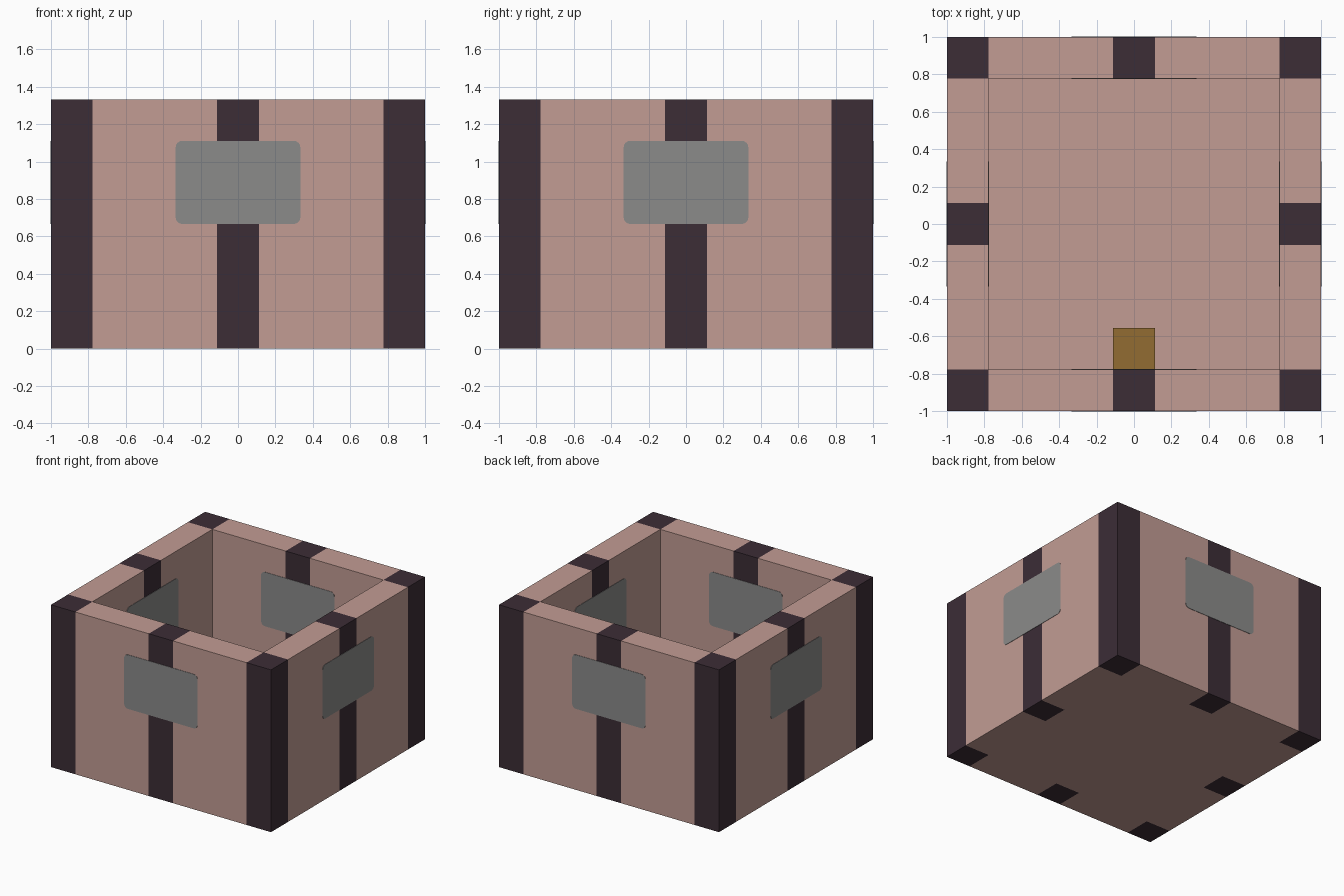
import bpy, bmesh
from math import pi
from mathutils import Matrix, Vector

cube = bpy.data.objects.get("Cube")
if cube:
    bpy.data.objects.remove(cube, do_unlink=True)

U = 2 / 9          # wall thickness and post width
H = 6 * U          # overall height
INNER = 1 - U      # inner wall face


def material(name, rgb):
    lin = [((c / 255 + 0.055) / 1.055) ** 2.4 for c in rgb]
    m = bpy.data.materials.new(name)
    m.use_nodes = True
    m.diffuse_color = (*lin, 1)
    m.node_tree.nodes["Principled BSDF"].inputs["Base Color"].default_value = (*lin, 1)
    return m


pink = material("dusty pink", (194, 156, 148))
dark = material("dark plum", (60, 45, 54))
grey = material("window grey", (139, 139, 138))
gold = material("ochre", (146, 108, 50))


def finish(name, bm, *mats):
    me = bpy.data.meshes.new(name)
    bm.to_mesh(me)
    bm.free()
    for m in mats:
        me.materials.append(m)
    ob = bpy.data.objects.new(name, me)
    bpy.context.collection.objects.link(ob)
    return ob


def box(size, centre):
    bm = bmesh.new()
    bmesh.ops.create_cube(bm, size=1)
    bmesh.ops.scale(bm, vec=size, verts=bm.verts)
    bmesh.ops.translate(bm, vec=centre, verts=bm.verts)
    return bm


# Open-topped shell: inset the top and push it down to the floor
bm = box((2, 2, H), (0, 0, H / 2))
top = max(bm.faces, key=lambda f: f.calc_center_median().z)
bmesh.ops.inset_region(bm, faces=[top], thickness=U, use_even_offset=True)
cavity = bmesh.ops.extrude_face_region(bm, geom=[top])
bmesh.ops.translate(bm, vec=(0, 0, U - H),
                    verts=[v for v in cavity["geom"] if isinstance(v, bmesh.types.BMVert)])
if top.is_valid:
    bmesh.ops.delete(bm, geom=[top], context="FACES_ONLY")

# Cut along the post edges
for axis in (Vector((1, 0, 0)), Vector((0, 1, 0))):
    for d in (-INNER, -U / 2, U / 2, INNER):
        bmesh.ops.bisect_plane(bm, geom=bm.verts[:] + bm.edges[:] + bm.faces[:],
                               plane_co=axis * d, plane_no=axis)
bmesh.ops.recalc_face_normals(bm, faces=bm.faces)


# Posts stand at the corners and the middle of each wall
def on_post(v):
    return abs(v) > INNER - 0.001 or abs(v) < U / 2


for f in bm.faces:
    c = f.calc_center_median()
    in_wall = max(abs(c.x), abs(c.y)) > INNER - 0.001
    f.material_index = int(in_wall and on_post(c.x) and on_post(c.y))
finish("walls_and_posts", bm, pink, dark)

# Rounded window plates, outside and inside each wall
for i, side in enumerate(("front", "left", "back", "right")):
    for face, y in (("outer", -1), ("inner", -INNER)):
        bm = box((3 * U, 0.006, 2 * U), (0, y, 4 * U))
        corners = [e for e in bm.edges
                   if abs(e.verts[0].co.y - e.verts[1].co.y) > 0.003]
        bmesh.ops.bevel(bm, geom=corners, offset=0.035, segments=4,
                        profile=0.5, affect="EDGES")
        bm.transform(Matrix.Rotation(i * pi / 2, 4, "Z"))
        finish(f"{side}_{face}_window", bm, grey)

# Small block on the floor against the front wall
finish("floor_block", box((U, U, U), (0, -INNER + U / 2, 1.5 * U)), gold)
